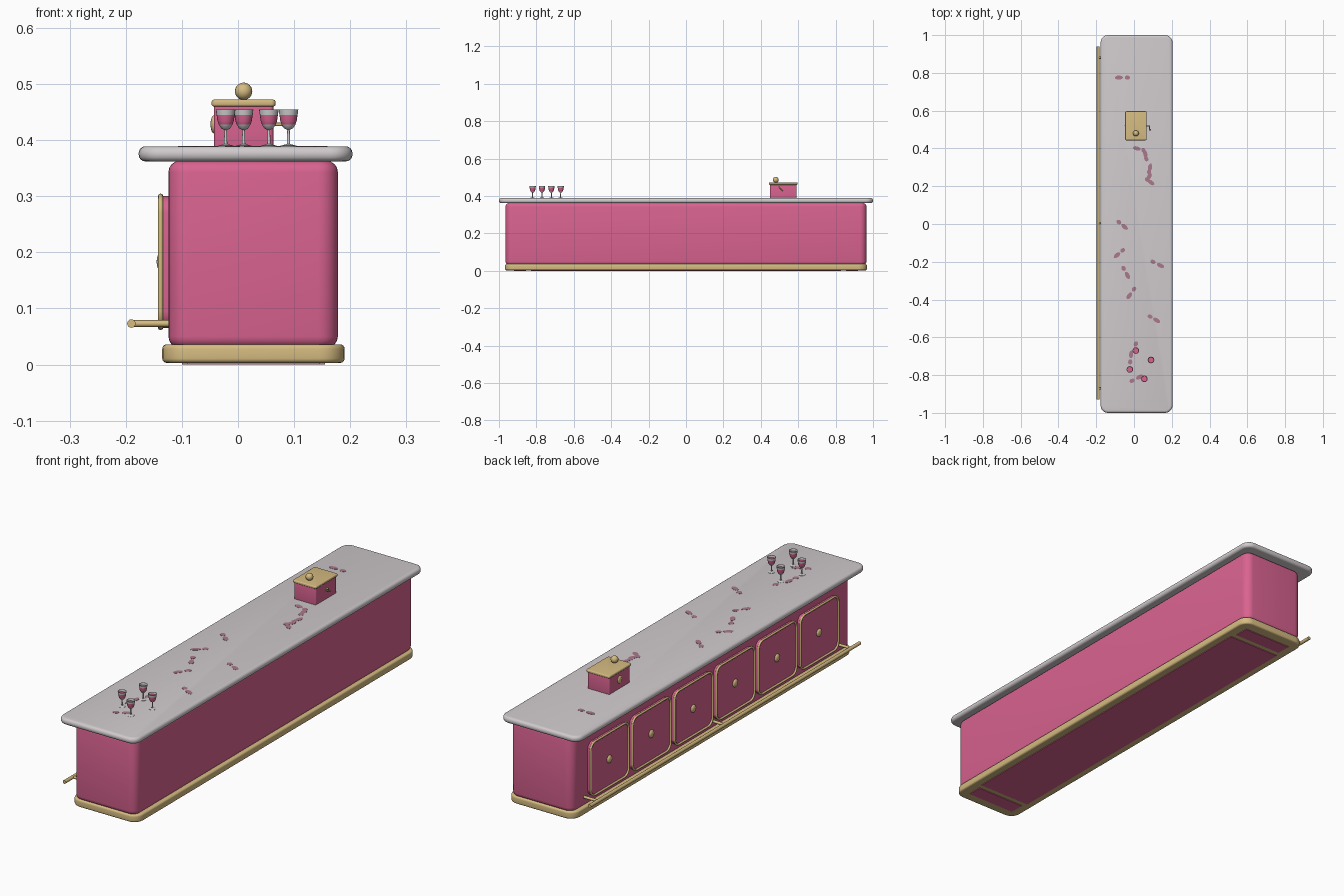
import bpy, bmesh, math
from mathutils import Vector, Matrix

if "Cube" in bpy.data.objects:
    bpy.data.objects.remove(bpy.data.objects["Cube"])


def material(name, rgb):
    m = bpy.data.materials.new(name)
    m.diffuse_color = (*rgb, 1)
    m.use_nodes = True
    m.node_tree.nodes["Principled BSDF"].inputs["Base Color"].default_value = m.diffuse_color
    return m


PINK = material("pink", (0.70, 0.125, 0.28))
GOLD = material("brass", (0.67, 0.50, 0.22))
MARBLE = material("pale marble", (0.63, 0.59, 0.60))
SPOT = material("mauve", (0.40, 0.19, 0.26))
GLASS = material("glass grey", (0.62, 0.62, 0.63))


def finish(name, bm, mats, smooth=True):
    bmesh.ops.recalc_face_normals(bm, faces=bm.faces)
    me = bpy.data.meshes.new(name)
    bm.to_mesh(me)
    bm.free()
    ob = bpy.data.objects.new(name, me)
    bpy.context.collection.objects.link(ob)
    for m in mats:
        me.materials.append(m)
    if smooth:
        bpy.ops.object.select_all(action='DESELECT')
        ob.select_set(True)
        bpy.context.view_layer.objects.active = ob
        bpy.ops.object.shade_smooth_by_angle(angle=math.radians(40))
    return ob


def box(name, lo, hi, mat, corner=0, edge=0, axis=2):
    """Box with corners rounded around one axis and softened rims."""
    lo, hi = Vector(lo), Vector(hi)
    bm = bmesh.new()
    bmesh.ops.create_cube(bm, size=1)
    for v in bm.verts:
        v.co = Vector([(lo[i] + hi[i]) / 2 + v.co[i] * (hi[i] - lo[i]) for i in range(3)])
    if corner:
        es = [e for e in bm.edges
              if abs((e.verts[0].co - e.verts[1].co).normalized()[axis]) > 0.9]
        bmesh.ops.bevel(bm, geom=es, offset=corner, segments=6, profile=0.5, affect='EDGES')
    if edge:
        es = [e for e in bm.edges
              if abs(e.verts[0].co[axis] - e.verts[1].co[axis]) < 1e-5]
        bmesh.ops.bevel(bm, geom=es, offset=edge, segments=4, profile=0.5, affect='EDGES')
    return finish(name, bm, [mat])


def rod(name, a, b, r, mat, n=16):
    a, b = Vector(a), Vector(b)
    bm = bmesh.new()
    rot = (b - a).to_track_quat('Z', 'Y').to_matrix().to_4x4()
    bmesh.ops.create_cone(bm, cap_ends=True, segments=n, radius1=r, radius2=r,
                          depth=(b - a).length,
                          matrix=Matrix.Translation((a + b) / 2) @ rot)
    return finish(name, bm, [mat])


def ball(name, c, scale, mat):
    bm = bmesh.new()
    bmesh.ops.create_uvsphere(bm, u_segments=20, v_segments=12, radius=1,
                              matrix=Matrix.Translation(c) @ Matrix.Diagonal((*scale, 1)))
    return finish(name, bm, [mat])


def frame(name, x, y0, y1, z0, z1, corner, r, mat):
    """Closed tube round a rounded rectangle in the YZ plane."""
    cu = bpy.data.curves.new(name, 'CURVE')
    cu.dimensions = '3D'
    cu.bevel_depth = r
    cu.bevel_resolution = 2
    pts = []
    for k, (cy, cz) in enumerate([(y1 - corner, z1 - corner), (y0 + corner, z1 - corner),
                                  (y0 + corner, z0 + corner), (y1 - corner, z0 + corner)]):
        for i in range(6):
            a = (k + i / 5) * math.pi / 2
            pts.append((x, cy + corner * math.cos(a), cz + corner * math.sin(a)))
    sp = cu.splines.new('POLY')
    sp.points.add(len(pts) - 1)
    for p, co in zip(sp.points, pts):
        p.co = (*co, 1)
    sp.use_cyclic_u = True
    cu.materials.append(mat)
    ob = bpy.data.objects.new(name, cu)
    bpy.context.collection.objects.link(ob)
    bpy.ops.object.select_all(action='DESELECT')
    ob.select_set(True)
    bpy.context.view_layer.objects.active = ob
    bpy.ops.object.convert(target='MESH')
    bpy.ops.object.shade_smooth_by_angle(angle=math.radians(50))


# Counter: plinth, body, marble top
box("plinth", (-0.135, -0.968, 0.003), (0.19, 0.968, 0.036), GOLD, 0.045, 0.008)
box("counter_body", (-0.124, -0.965, 0.03), (0.178, 0.965, 0.363), PINK, 0.035, 0.02)
box("counter_top", (-0.177, -1, 0.362), (0.204, 1, 0.389), MARBLE, 0.04, 0.012)

# Inset panels under the plinth
box("underside_panel", (-0.10, -0.83, 0), (0.155, 0.83, 0.006), PINK)
for s in (-1, 1):
    y = sorted((s * 0.855, s * 0.92))
    box("underside_strip", (-0.09, y[0], 0), (0.145, y[1], 0.006), PINK)

# Six doors with brass frames and knobs
for i in range(6):
    y = (i - 2.5) * 0.29
    box("door", (-0.136, y - 0.132, 0.065), (-0.115, y + 0.132, 0.3), PINK, 0.03, 0, 0)
    frame("door_frame", -0.138, y - 0.131, y + 0.131, 0.066, 0.3, 0.03, 0.0048, GOLD)
    ball("door_knob", (-0.137, y, 0.183), (0.008, 0.017, 0.017), GOLD)

# Foot rail
rod("foot_rail", (-0.19, -0.93, 0.073), (-0.19, 0.94, 0.073), 0.0075, GOLD)
for y in (-0.87, 0.005, 0.88):
    rod("rail_bracket", (-0.19, y, 0.073), (-0.12, y, 0.073), 0.006, GOLD)

# Box with lid, knob, side disc and crank
box("box_body", (-0.043, 0.448, 0.386), (0.063, 0.592, 0.463), PINK, 0.006, 0.003)
box("box_lid", (-0.047, 0.443, 0.46), (0.067, 0.597, 0.472), GOLD, 0.008, 0.004)
ball("lid_knob", (0.01, 0.48, 0.487), (0.0155, 0.0155, 0.0155), GOLD)
ball("box_disc", (-0.043, 0.52, 0.428), (0.006, 0.016, 0.016), GOLD)
rod("crank_shaft", (0.06, 0.518, 0.428), (0.083, 0.518, 0.428), 0.003, GOLD, 10)
rod("crank_arm", (0.081, 0.52, 0.426), (0.081, 0.496, 0.45), 0.003, GOLD, 10)
rod("crank_grip", (0.079, 0.498, 0.448), (0.09, 0.498, 0.448), 0.004, GOLD, 10)

# Wine glasses: lathed profile, wine coloured by height
PROFILE = [(0, 0.388), (0.014, 0.388), (0.014, 0.390), (0.003, 0.393), (0.0022, 0.418),
           (0.008, 0.421), (0.0125, 0.428), (0.0145, 0.434), (0.0162, 0.445),
           (0.0175, 0.455), (0.0165, 0.455), (0.015, 0.446), (0, 0.446)]
N = 20
for gx, gy in [(0.01, -0.67), (0.09, -0.72), (-0.022, -0.77), (0.055, -0.82)]:
    bm = bmesh.new()
    rings = []
    for r, z in PROFILE:
        if r == 0:
            rings.append([bm.verts.new((gx, gy, z))] * N)
        else:
            rings.append([bm.verts.new((gx + r * math.cos(2 * math.pi * i / N),
                                        gy + r * math.sin(2 * math.pi * i / N), z))
                          for i in range(N)])
    for k, (a, b) in enumerate(zip(rings, rings[1:])):
        for i in range(N):
            j = (i + 1) % N
            f = bm.faces.new(dict.fromkeys((a[i], a[j], b[j], b[i])))
            f.material_index = int(k in (6, 7, 11))
    finish("wine_glass", bm, [GLASS, PINK])

# Stains on the marble: x, y in hundredths, joined by pairs of long and short blobs
SPOTS = [(-8, 77.5), (-3.5, 77.5), (1.5, 40), (5, 39), (6, 37), (6.5, 34.5), (8.5, 30),
         (8, 27.5), (8, 25), (7, 23.5), (9, 22), (-8, 1), (-5, -1.5), (-6, -14),
         (-9, -16.5), (-5.5, -23.5), (-3.5, -27.2), (10, -20), (14, -22), (0, -34.5),
         (-2.5, -38), (8.5, -49), (12, -51), (1, -63.5), (-1.5, -69), (-2, -73),
         (3, -81), (-1, -83)]
for i, (sx, sy) in enumerate(SPOTS):
    nx, ny = SPOTS[i + 1] if i + 1 < len(SPOTS) else SPOTS[i - 1]
    ang = math.atan2(ny - sy, nx - sx)
    if math.hypot(nx - sx, ny - sy) > 7:
        px, py = SPOTS[i - 1]
        ang = math.atan2(sy - py, sx - px)
    bm = bmesh.new()
    length = (0.021, 0.014)[i % 2]
    bmesh.ops.create_cone(bm, cap_ends=True, segments=14, radius1=1, radius2=1, depth=0.002,
                          matrix=Matrix.Translation((sx / 100, sy / 100, 0.3888))
                          @ Matrix.Rotation(ang, 4, 'Z')
                          @ Matrix.Diagonal((length, 0.011, 1, 1)))
    finish("marble_stain", bm, [SPOT], False)
